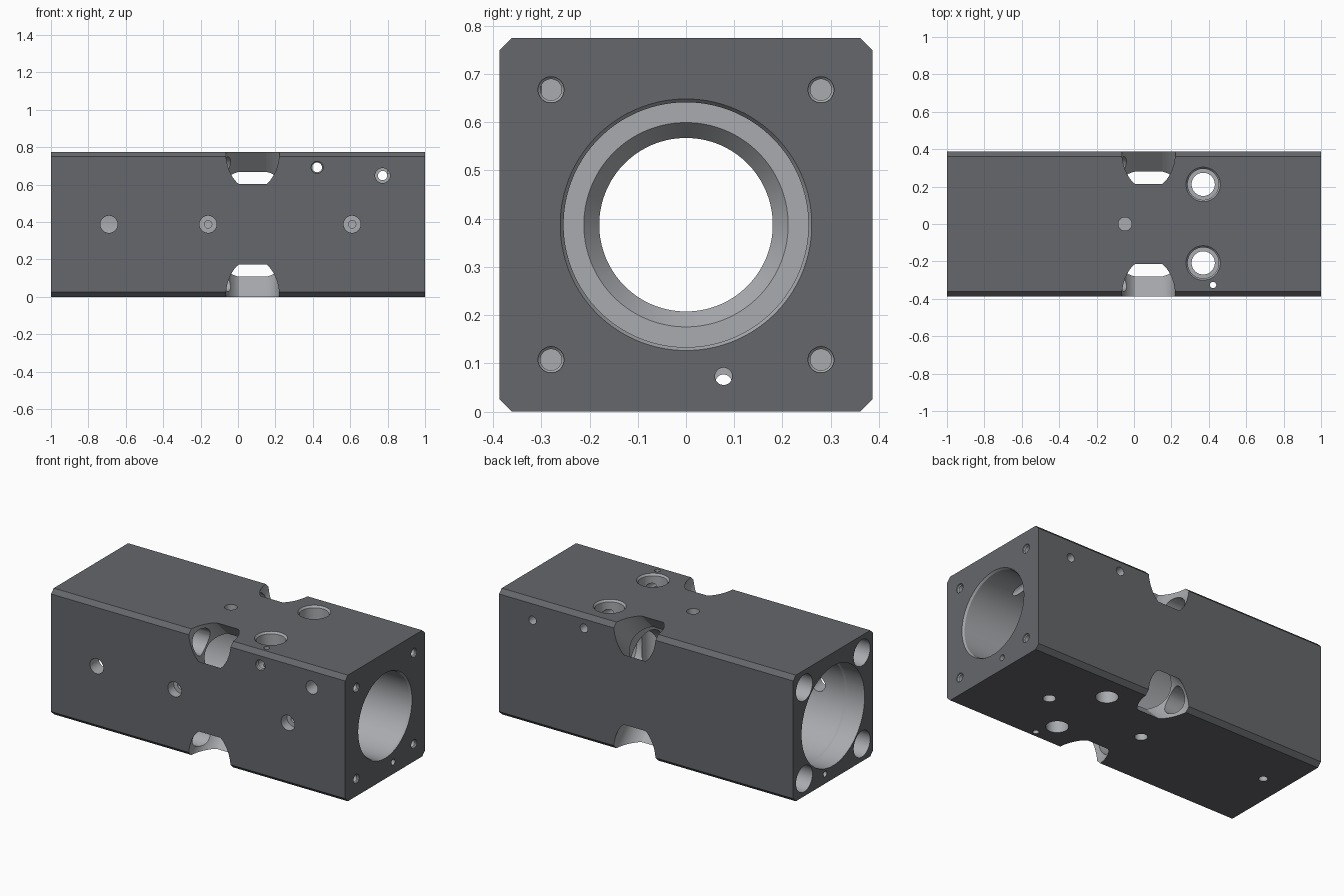
import bpy, bmesh, math
from mathutils import Vector, Matrix

if "Cube" in bpy.data.objects:
    bpy.data.objects.remove(bpy.data.objects["Cube"])

HY, H = 0.387, 0.775        # half depth, height
CZ = H / 2                  # bore axis height


def material(name, rgb):
    m = bpy.data.materials.new(name)
    m.diffuse_color = (*rgb, 1)
    m.use_nodes = True
    m.node_tree.nodes["Principled BSDF"].inputs["Base Color"].default_value = m.diffuse_color
    return m


DARK = material("dark_finish", (0.13, 0.135, 0.145))
LIGHT = material("machined_finish", (0.40, 0.41, 0.43))


def make_object(name, bm, mat):
    bmesh.ops.recalc_face_normals(bm, faces=bm.faces)
    me = bpy.data.meshes.new(name)
    bm.to_mesh(me)
    bm.free()
    me.materials.append(mat)
    ob = bpy.data.objects.new(name, me)
    bpy.context.collection.objects.link(ob)
    return ob


# main block: chamfered square section extruded along x
c = 0.026
bm = bmesh.new()
section = [(-HY + c, 0), (HY - c, 0), (HY, c), (HY, H - c),
           (HY - c, H), (-HY + c, H), (-HY, H - c), (-HY, c)]
face = bm.faces.new([bm.verts.new((-1, y, z)) for y, z in section])
ext = bmesh.ops.extrude_face_region(bm, geom=[face])
bmesh.ops.translate(bm, vec=(2, 0, 0),
                    verts=[v for v in ext["geom"] if isinstance(v, bmesh.types.BMVert)])
block = make_object("valve_block", bm, DARK)


def cut(origin, direction, profile, n=32, flat=9.0):
    """Cut a turned profile [(distance, radius), ...] out of the block."""
    zax = Vector(direction).normalized()
    xax = Vector((0, 1, 0)) if abs(zax.x) > 0.9 else Vector((1, 0, 0))
    yax = zax.cross(xax)
    bm = bmesh.new()
    rings = []
    for d, r in profile:
        ring = []
        for i in range(n):
            a = 2 * math.pi * (i + 0.5) / n
            u, v = r * math.cos(a), max(-flat, min(flat, r * math.sin(a)))
            ring.append(bm.verts.new(Vector(origin) + zax * d + xax * u + yax * v))
        rings.append(ring)
    for a, b in zip(rings, rings[1:]):
        for i in range(n):
            j = (i + 1) % n
            bm.faces.new((a[i], a[j], b[j], b[i]))
    bm.faces.new(rings[0][::-1])
    bm.faces.new(rings[-1])
    cutter = make_object("cutter", bm, LIGHT)
    cutter.hide_render = True
    mod = block.modifiers.new("cut", 'BOOLEAN')
    mod.operation, mod.solver, mod.object = 'DIFFERENCE', 'EXACT', cutter
    mod.material_mode = 'TRANSFER'
    bpy.context.view_layer.objects.active = block
    bpy.ops.object.modifier_apply(modifier=mod.name)
    bpy.data.objects.remove(cutter)


# stepped main bore
cut((0, 0, CZ), (1, 0, 0),
    [(-1.1, 0.306), (-0.88, 0.306), (-0.87, 0.30), (0.26, 0.30), (0.26, 0.18),
     (0.46, 0.18), (0.5, 0.212), (0.5, 0.254), (0.988, 0.254), (1.0, 0.261), (1.1, 0.261)], 96)

for sy in (-1, 1):
    for sz in (-1, 1):
        # diagonal port through each long edge into the bore
        cut((0.078, 0, CZ), (0, sy, sz), [(0.2, 0.143), (0.7, 0.143)], 64, 0.122)
        # long corner hole from the left end, threaded hole in the right end
        p = (0, 0.28 * sy, CZ + 0.28 * sz)
        cut(p, (-1, 0, 0), [(-0.08, 0.08), (1.1, 0.08)], 40)
        cut(p, (1, 0, 0), [(0.8, 0.022), (0.988, 0.022), (0.993, 0.027), (1.1, 0.027)])

# small lengthwise passage
cut((0, 0.078, 0.073), (1, 0, 0), [(0.3, 0.018), (1.1, 0.018)], 24)
cut((0, 0.078, 0.06), (-1, 0, 0), [(-0.35, 0.017), (1.1, 0.017)], 24)

# counterbored vertical holes
for y in (-0.208, 0.212):
    cut((0.37, y, 0), (0, 0, 1),
        [(-0.1, 0.062), (H - 0.11, 0.062), (H - 0.11, 0.083),
         (H - 0.012, 0.083), (H, 0.092), (H + 0.1, 0.092)], 48)
cut((0.423, -0.326, 0), (0, 0, 1), [(-0.1, 0.017), (H + 0.1, 0.017)], 20)

# top pilot hole and bottom ports
cut((-0.048, 0, H), (0, 0, -1), [(-0.1, 0.036), (0.06, 0.036)])
for x, y, r in ((-0.05, 0, 0.035), (0.6, 0, 0.035), (-0.85, 0.078, 0.025)):
    cut((x, y, 0), (0, 0, 1), [(-0.1, r), (0.15, r)])

# front-to-back cross holes
cut((0.423, 0, 0.692), (0, 1, 0), [(-0.5, 0.032), (-0.375, 0.032), (-0.37, 0.026), (0.5, 0.026)])
cut((0.773, 0, 0.648), (0, 1, 0), [(-0.5, 0.04), (-0.3, 0.04), (-0.3, 0.025), (0.5, 0.025)])

# front gauge holes
cut((-0.69, 0, CZ), (0, -1, 0), [(0.2, 0.046), (0.5, 0.046)])
for x in (-0.16, 0.61):
    cut((x, 0, CZ), (0, -1, 0), [(0.2, 0.02), (0.33, 0.02), (0.33, 0.046), (0.5, 0.046)])

# smooth round walls, keep machined edges crisp
block.select_set(True)
bpy.context.view_layer.objects.active = block
bpy.ops.object.shade_smooth_by_angle(angle=math.radians(25))
